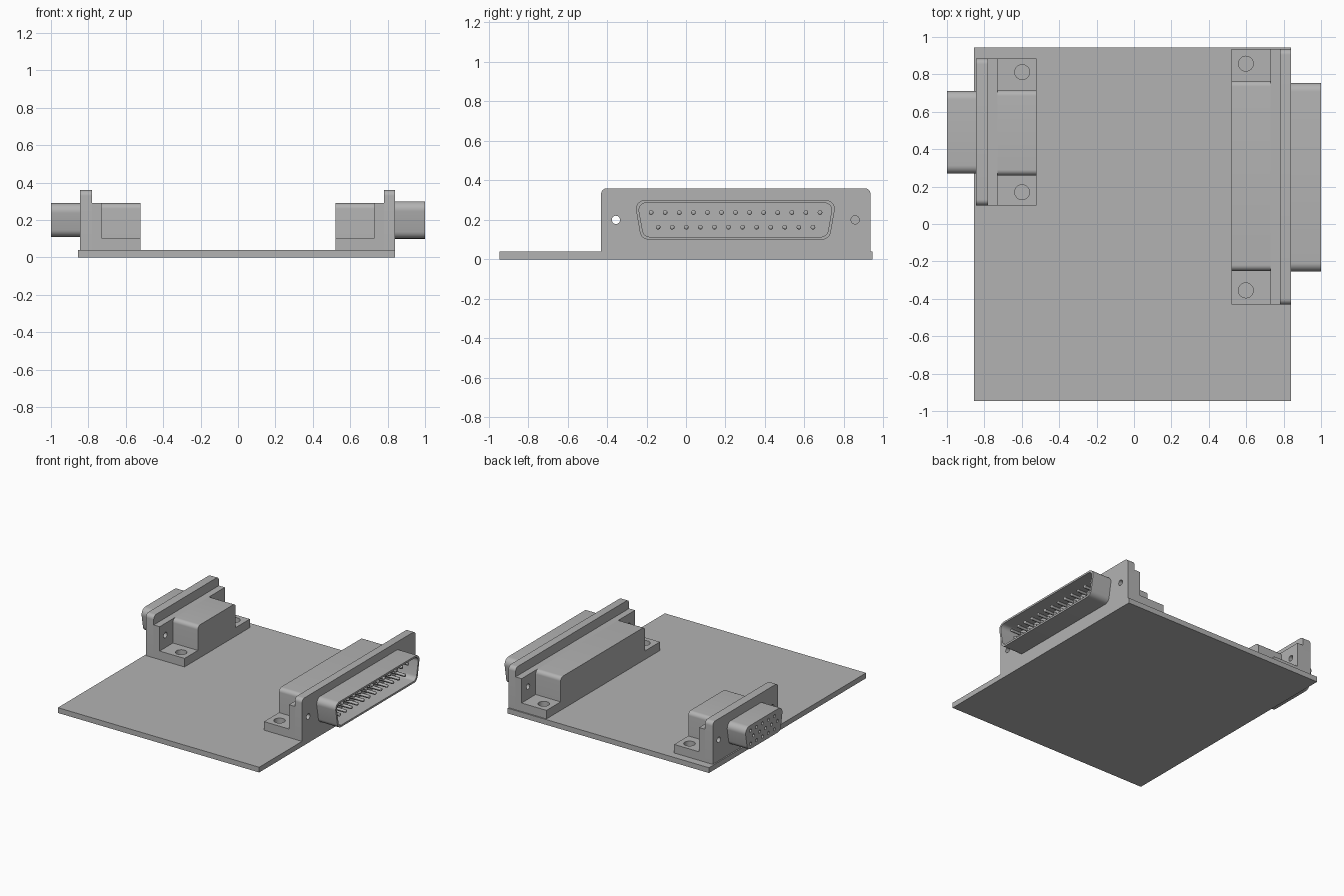
import bpy
import math
from mathutils import Matrix, Vector

if "Cube" in bpy.data.objects:
    bpy.data.objects.remove(bpy.data.objects["Cube"], do_unlink=True)

grey = bpy.data.materials.new("plain grey")
grey.use_nodes = True
COLOUR = (0.45, 0.45, 0.45, 1)
grey.diffuse_color = COLOUR
grey.node_tree.nodes["Principled BSDF"].inputs["Base Color"].default_value = COLOUR


def circle(cx, cy, r, n=24):
    return [(cx + r * math.cos(2 * math.pi * i / n),
             cy + r * math.sin(2 * math.pi * i / n)) for i in range(n)]


def rect(x0, y0, x1, y1):
    return [(x0, y0), (x1, y0), (x1, y1), (x0, y1)]


def rounded(points, radii, steps=8):
    """Polygon with each corner replaced by a tangent arc."""
    out = []
    for i, (p, r) in enumerate(zip(points, radii)):
        p = Vector(p)
        if r == 0:
            out.append(tuple(p))
            continue
        a = (Vector(points[i - 1]) - p).normalized()
        b = (Vector(points[(i + 1) % len(points)]) - p).normalized()
        half = a.angle(b) / 2
        centre = p + (a + b).normalized() * r / math.sin(half)
        start = p + a * r / math.tan(half) - centre
        end = p + b * r / math.tan(half) - centre
        turn = math.atan2(start.x * end.y - start.y * end.x, start.dot(end))
        for k in range(steps + 1):
            out.append(tuple(centre + Matrix.Rotation(turn * k / steps, 2) @ start))
    return out


def finish(obj):
    bpy.ops.object.select_all(action="DESELECT")
    obj.select_set(True)
    bpy.context.view_layer.objects.active = obj
    if obj.type == "CURVE":
        bpy.ops.object.convert(target="MESH")
        obj = bpy.context.object
    obj.data.materials.clear()
    obj.data.materials.append(grey)
    bpy.ops.object.shade_smooth_by_angle(angle=math.radians(30))


def extrude(name, loops, a, b, axis="X"):
    """Extrude an outline with holes from a to b along X (profile y, z) or Z (profile x, y)."""
    curve = bpy.data.curves.new(name, "CURVE")
    curve.dimensions = "2D"
    curve.fill_mode = "BOTH"
    curve.extrude = abs(b - a) / 2
    for loop in loops:
        spline = curve.splines.new("POLY")
        spline.points.add(len(loop) - 1)
        for point, (u, v) in zip(spline.points, loop):
            point.co = (u, v, 0, 1)
        spline.use_cyclic_u = True
    obj = bpy.data.objects.new(name, curve)
    bpy.context.collection.objects.link(obj)
    mid = (a + b) / 2
    if axis == "X":
        turn = Matrix(((0, 0, 1), (1, 0, 0), (0, 1, 0))).to_4x4()
        obj.matrix_world = Matrix.Translation((mid, 0, 0)) @ turn
    else:
        obj.location.z = mid
    finish(obj)


def d_shape(y0, y1, z0, z1, slant, r):
    return rounded([(y0 + slant, z0), (y1 - slant, z0), (y1, z1), (y0, z1)], [r] * 4)


def housing(side, s, y0, y1, block0, block1, outer, holes):
    """Connector body on the board; s is the side of the board it faces."""
    bolts = [circle(y, 0.2, 0.021) for y in holes]
    flange = rounded(rect(y0, 0.0, y1, 0.36), [0, 0, 0.03, 0.03])
    extrude(side + "_flange", [flange] + bolts, s * 0.78, s * outer)
    extrude(side + "_rear_wall", [rect(y0, 0.04, y1, 0.29)] + bolts, s * 0.73, s * 0.78)
    block = rounded(rect(block0, 0.04, block1, 0.29), [0, 0, 0.03, 0.03])
    extrude(side + "_block", [block], s * 0.52, s * 0.73)
    for tag, a, b, hole in (("front", y0, block0, holes[0]), ("back", block1, y1, holes[1])):
        extrude(f"{side}_{tag}_foot",
                [rect(min(s * 0.52, s * 0.73), a, max(s * 0.52, s * 0.73), b),
                 circle(s * 0.598, hole, 0.04)], 0.04, 0.105, "Z")


# Circuit board
extrude("board", [rect(-0.855, -0.945, 0.84, 0.945)], 0, 0.04, "Z")

# Wide connector: hollow shell with two rows of pins
housing("left", 1, -0.43, 0.935, -0.25, 0.765, 0.84, (-0.355, 0.857))
extrude("left_shell", [d_shape(-0.262, 0.762, 0.1, 0.3, 0.035, 0.045),
                       d_shape(-0.245, 0.745, 0.114, 0.286, 0.031, 0.036)], 0.84, 1.0)
for count, z in ((13, 0.237), (12, 0.163)):
    for i in range(count):
        y = 0.251 + (i - (count - 1) / 2) * 0.0713
        bpy.ops.mesh.primitive_cylinder_add(vertices=12, radius=0.012, depth=0.13,
                                            location=(0.895, y, z),
                                            rotation=(0, math.pi / 2, 0))
        pin = bpy.context.object
        pin.name = "pin"
        bevel = pin.modifiers.new("rounded_tip", "BEVEL")
        bevel.width = 0.006
        bevel.segments = 2
        finish(pin)

# Narrow connector: solid plug with three staggered rows of sockets
housing("right", -1, 0.1, 0.885, 0.26, 0.715, 0.845, (0.17, 0.812))
sockets = [circle(0.49 + (i - 2) * 0.072 + shift, z, 0.012, 12)
           for z, shift in ((0.25, 0.018), (0.2, -0.018), (0.15, 0.018)) for i in range(5)]
extrude("right_plug", [d_shape(0.26, 0.72, 0.11, 0.29, 0.032, 0.045)] + sockets, -0.845, -1.0)
